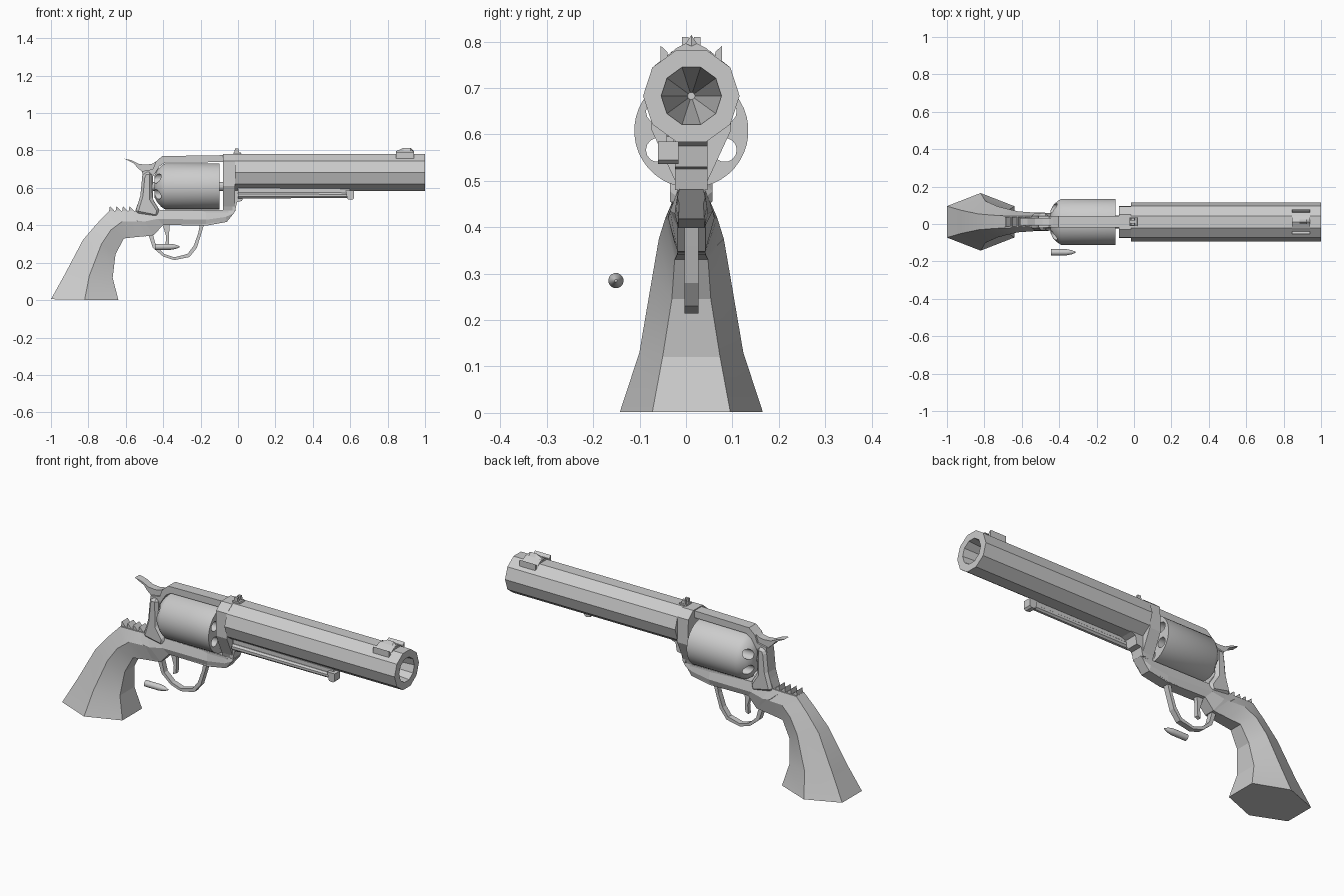
import bpy, bmesh, math
from mathutils import Vector

if "Cube" in bpy.data.objects:
    bpy.data.objects.remove(bpy.data.objects["Cube"])

CY = 0.0115          # gun's centre plane
grey = bpy.data.materials.new("plain_grey")
grey.diffuse_color = (0.6, 0.6, 0.6, 1)
grey.use_nodes = True
grey.node_tree.nodes["Principled BSDF"].inputs["Base Color"].default_value = grey.diffuse_color


def loft(name, rings, smooth=None):
    """Skin a list of equal-length vertex rings and cap both ends."""
    bm = bmesh.new()
    vs = [[bm.verts.new(p) for p in r] for r in rings]
    n = len(rings[0])
    for a, b in zip(vs, vs[1:]):
        for i in range(n):
            bm.faces.new((a[i], a[(i + 1) % n], b[(i + 1) % n], b[i]))
    bm.faces.new(vs[0])
    bm.faces.new(vs[-1])
    bmesh.ops.recalc_face_normals(bm, faces=bm.faces)
    me = bpy.data.meshes.new(name)
    bm.to_mesh(me)
    bm.free()
    me.materials.append(grey)
    ob = bpy.data.objects.new(name, me)
    bpy.context.collection.objects.link(ob)
    if smooth:
        shade(ob, smooth)
    return ob


def activate(ob):
    bpy.ops.object.select_all(action='DESELECT')
    ob.select_set(True)
    bpy.context.view_layer.objects.active = ob


def shade(ob, deg):
    activate(ob)
    bpy.ops.object.shade_smooth_by_angle(angle=math.radians(deg))


def prism(name, pts, hw, y=CY, bevel=0):
    """Side profile (x, z) extruded across y."""
    ob = loft(name, [[(x, y + s * hw, z) for x, z in pts] for s in (-1, 1)])
    if bevel:
        m = ob.modifiers.new("bevel", 'BEVEL')
        m.width, m.segments = bevel, 1
    return ob


def lathe(name, prof, n, y, z, smooth=None):
    """Profile (x, radius) turned about an axis along x, with a flat top."""
    def ring(x, r):
        a = [math.pi / 2 + (i + .5) * 2 * math.pi / n for i in range(n)]
        return [(x, y + r * math.cos(t), z + r * math.sin(t)) for t in a]
    return loft(name, [ring(x, r) for x, r in prof], smooth)


def hexes(name, secs, smooth=None):
    """Six-sided sections: upper, middle, lower (x, z) and two half widths."""
    rings = []
    for ax, az, bx, bz, cx, cz, he, hm in secs:
        rings.append([(ax, CY - he, az), (ax, CY + he, az), (bx, CY + hm, bz),
                      (cx, CY + he, cz), (cx, CY - he, cz), (bx, CY - hm, bz)])
    return loft(name, rings, smooth)


# barrel: ten sides with a conical bore
lathe("barrel", [(-.016, .104), (1, .104), (1, .065), (.35, .008)], 10, CY, .683)

# barrel lug joining barrel and frame
half = [(.04, .78), (.083, .745), (.086, .61), (.035, .5), (.028, .478)]
sec = half + [(-y, z) for y, z in reversed(half)]
loft("barrel_lug", [[(x, CY + y, z) for y, z in sec] for x in (-.08, -.015)])
prism("lug_foot", [(-.03, .6), (.1, .6), (.03, .575), (.022, .53), (-.005, .525),
                   (-.015, .48), (-.03, .48)], .035)

# open frame with top strap
prism("frame", [(-.55, .476), (-.52, .56), (-.51, .69), (-.455, .7), (-.44, .74),
                (-.405, .77), (-.07, .775), (-.07, .738), (-.39, .735), (-.42, .715),
                (-.455, .66), (-.455, .54), (-.42, .483), (-.05, .48), (-.06, .43),
                (-.17, .4), (-.4, .405), (-.5, .38)], .03)
prism("recoil_shield", [(-.55, .465), (-.522, .56), (-.512, .66), (-.5, .685),
                        (-.46, .685), (-.458, .54), (-.42, .48), (-.43, .44)],
      .046, bevel=.014)
hexes("lower_frame", [
    (-.6, .476, -.54, .425, -.5, .34, .03, .05),
    (-.53, .478, -.5, .42, -.45, .348, .03, .05),
    (-.45, .483, -.43, .435, -.4, .402, .03, .046),
    (-.17, .482, -.17, .43, -.17, .398, .028, .036),
    (-.07, .482, -.065, .445, -.06, .418, .028, .034),
    (-.01, .482, -.022, .465, -.035, .45, .026, .03)])

# grip
hexes("grip", [
    (-1, .005, -.82, .002, -.64, .002, .084, .154),
    (-.925, .14, -.795, .13, -.67, .12, .062, .112),
    (-.83, .32, -.73, .3, -.655, .245, .042, .083),
    (-.757, .406, -.68, .375, -.61, .33, .036, .07),
    (-.69, .476, -.62, .42, -.535, .338, .032, .056),
    (-.555, .476, -.51, .42, -.46, .346, .03, .048)], 20)

# serrations behind the hammer
for i in range(4):
    x = -.69 + i * .035
    prism(f"serration_{i + 1}", [(x, .474), (x + .005, .502), (x + .032, .474)], .025)

# cylinder with six chambers
drum = lathe("cylinder", [(-.447, .06), (-.43, .092), (-.41, .11), (-.39, .123),
                          (-.098, .123)], 40, CY, .608)
for i in range(6):
    a = math.radians(30 + 60 * i)
    cut = lathe("chamber_cutter", [(-.6, .026), (0, .026)], 14,
                CY + .083 * math.cos(a), .608 + .083 * math.sin(a))
    cut.hide_render = True
    m = drum.modifiers.new("chamber", 'BOOLEAN')
    m.operation, m.solver, m.object = 'DIFFERENCE', 'EXACT', cut
    activate(drum)
    bpy.ops.object.modifier_apply(modifier=m.name)
    bpy.data.objects.remove(cut)
shade(drum, 35)
lathe("cylinder_pin", [(-.47, .025), (-.06, .025)], 12, CY, .608)

# hammer with spur
prism("hammer", [(-.61, .757), (-.57, .748), (-.53, .728), (-.49, .724), (-.455, .73),
                 (-.425, .752), (-.412, .748), (-.43, .69), (-.46, .66), (-.5, .66),
                 (-.515, .688), (-.54, .71), (-.555, .73), (-.58, .742)], .02)

# trigger and guard
prism("trigger_guard", [
    (-.485, .37), (-.455, .28), (-.4, .233), (-.34, .214), (-.26, .23), (-.22, .28),
    (-.195, .36), (-.18, .41), (-.203, .41), (-.212, .36), (-.237, .29), (-.27, .247),
    (-.34, .229), (-.393, .246), (-.438, .288), (-.46, .37)], .015)
prism("trigger", [(-.405, .41), (-.365, .41), (-.368, .36), (-.37, .3), (-.388, .292),
                  (-.384, .34)], .011)

# rod under the barrel with end latch
lathe("loading_rod", [(0, .018), (.6, .015)], 8, CY - .05, .56)
prism("rod_latch", [(.575, .585), (.62, .585), (.62, .545), (.61, .536), (.585, .54)],
      .022, CY - .05)
prism("rod_web", [(0, .6), (.6, .595), (.6, .56), (0, .55)], .008, CY - .045)

# front sight: ridge and two side plates
x0, x1 = .845, .94
loft("front_sight", [[(x, CY + y, z) for y, z in
                      ((-.045, .775), (-.032, .786), (-.012, .796), (0, t),
                       (.012, .796), (.032, .786), (.045, .775))]
                     for x, t in ((x0, .79), (.885, .814), (.922, .814), (x1, .79))])
for side, s in (("left", 1), ("right", -1)):
    loft(f"sight_plate_{side}", [[(x, CY + s * y, z) for y, z in
                                  ((.05, .765), (.052, .778), (.066, .791), (.066, .755))]
                                 for x in (x0, x1)])

# rear sight
prism("rear_sight_base", [(-.025, .775), (-.025, .79), (.015, .79), (.02, .775)], .022)
for side, s in (("left", 1), ("right", -1)):
    prism(f"rear_sight_{side}", [(-.02, .785), (-.016, .81), (.002, .81), (.006, .785)],
          .007, CY + s * .013)

# loose bullet
lathe("bullet", [(-.445, .0165), (-.36, .0165), (-.335, .012), (-.312, .003)],
      16, -.151, .285, 30)
